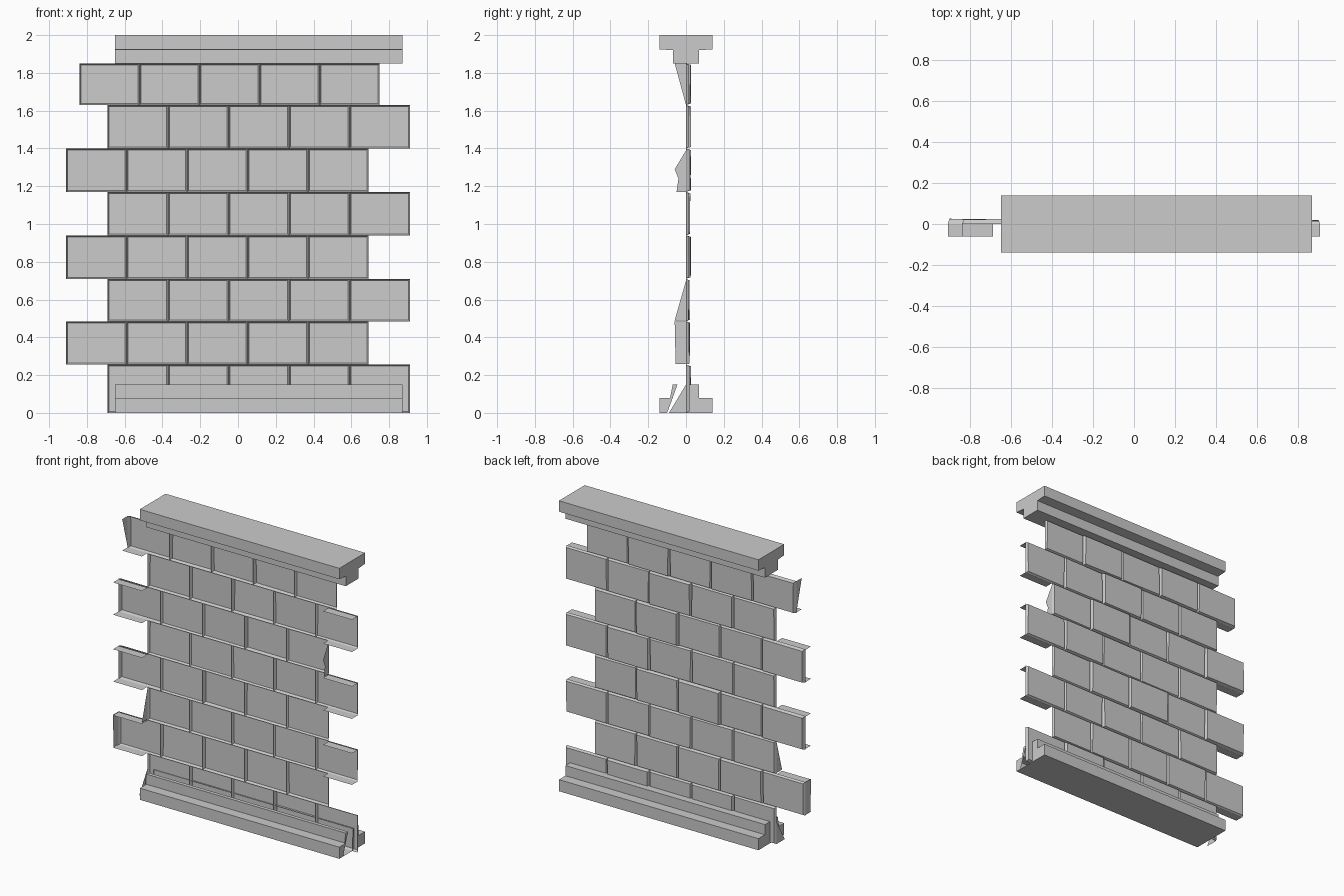
import bpy, bmesh, random
from mathutils import Vector

if "Cube" in bpy.data.objects:
    bpy.data.objects.remove(bpy.data.objects["Cube"])

random.seed(4)
X0, X1 = -0.65, 0.87          # extent of cap and base
FRONT, MORTAR, FACE = -0.06, 0.0, 0.02


def finish(bm, name):
    mesh = bpy.data.meshes.new(name)
    bm.to_mesh(mesh)
    bm.free()
    ob = bpy.data.objects.new(name, mesh)
    bpy.context.collection.objects.link(ob)
    return ob


def face(bm, pts):
    return bm.faces.new([bm.verts.new(p) for p in pts])


def strip(bm, profile, closed=False):
    """Sweep a (y, z) profile along x."""
    rings = [[bm.verts.new((x, y, z)) for y, z in profile] for x in (X0, X1)]
    n = len(profile)
    for i in range(n if closed else n - 1):
        j = (i + 1) % n
        bm.faces.new((rings[0][i], rings[0][j], rings[1][j], rings[1][i]))


def ends(bm, poly):
    for x in (X0, X1):
        face(bm, [(x, y, z) for y, z in poly])


# stepped capping stone
cap = [(-0.07, 1.85), (0.07, 1.85), (0.07, 1.92), (0.14, 1.925),
       (0.14, 2.0), (-0.14, 2.0), (-0.14, 1.925), (-0.07, 1.92)]
bm = bmesh.new()
strip(bm, cap, closed=True)
ends(bm, cap)
bmesh.ops.remove_doubles(bm, verts=bm.verts, dist=1e-5)
bmesh.ops.recalc_face_normals(bm, faces=bm.faces)
finish(bm, "wall_cap")

# stepped base trough, open along the front of the wall
front = [(-0.045, 0.15), (-0.07, 0.15), (-0.07, 0.08), (-0.14, 0.08), (-0.14, 0)]
back = [(0.14, 0), (0.14, 0.08), (0.07, 0.08), (0.07, 0.15), (0.01, 0.15)]
bm = bmesh.new()
strip(bm, front + back)
ends(bm, front + [(-0.1, 0)])
ends(bm, [(0.0, 0)] + back)
bmesh.ops.remove_doubles(bm, verts=bm.verts, dist=1e-5)
finish(bm, "wall_base")


# brick face: shallow bevelled plate, facing the back
def brick(bm, xa, xb, za, zb):
    depth = FACE + random.uniform(-0.006, 0.005)
    m = 0.008
    outer = [bm.verts.new((x, MORTAR, z)) for x, z in
             ((xa, za), (xa, zb), (xb, zb), (xb, za))]
    inner = [bm.verts.new((x, depth + random.uniform(-0.003, 0.003), z)) for x, z in
             ((xa + m, za + m), (xa + m, zb - m), (xb - m, zb - m), (xb - m, za + m))]
    bm.faces.new(inner)
    for i in range(4):
        j = (i + 1) % 4
        bm.faces.new((outer[i], outer[j], inner[j], inner[i]))


# eight staggered courses of five bricks
levels = [0.0, 0.255, 0.485, 0.71, 0.94, 1.17, 1.4, 1.63, 1.85]
starts = [-0.69, -0.91, -0.69, -0.91, -0.69, -0.91, -0.69, -0.84]
WIDTH = 0.32
for r, start in enumerate(starts):
    bm = bmesh.new()
    za, zb = levels[r], levels[r + 1]
    for i in range(5):
        w = WIDTH if r < 7 else WIDTH - 0.002
        brick(bm, start + i * w, start + (i + 1) * w, za, zb)
    finish(bm, f"brick_course_{r + 1}")

# ledges above and below the projecting toothed bricks
bm = bmesh.new()
for r in range(1, 8):
    za, zb = levels[r] + 0.004, levels[r + 1] - 0.004
    xa, xb = ((-0.91, -0.69) if r % 2 else (0.69, 0.91))
    if r == 7:
        xa = -0.84
    for z in ((za, zb) if r < 7 else (za,)):
        face(bm, [(xa, FRONT, z), (xb, FRONT, z), (xb, MORTAR, z), (xa, MORTAR, z)])
finish(bm, "tooth_ledges")

# broken end faces of some courses, as (y, z) outlines at a given x
broken = [
    (-0.84, [(-0.06, 1.85), (0, 1.85), (0, 1.63)]),
    (0.69, [(0, 1.39), (0, 1.17), (-0.05, 1.17), (-0.04, 1.24), (-0.06, 1.29)]),
    (-0.69, [(0, 0.70), (0, 0.49), (-0.06, 0.49)]),
    (-0.91, [(-0.06, 0.485), (0, 0.485), (0, 0.26), (-0.055, 0.26)]),
    (-0.69, [(0, 0.15), (0, 0), (-0.03 - 0.06, 0)]),
]
bm = bmesh.new()
for x, outline in broken:
    face(bm, [(x, y, z) for y, z in outline])
finish(bm, "broken_brick_ends")
